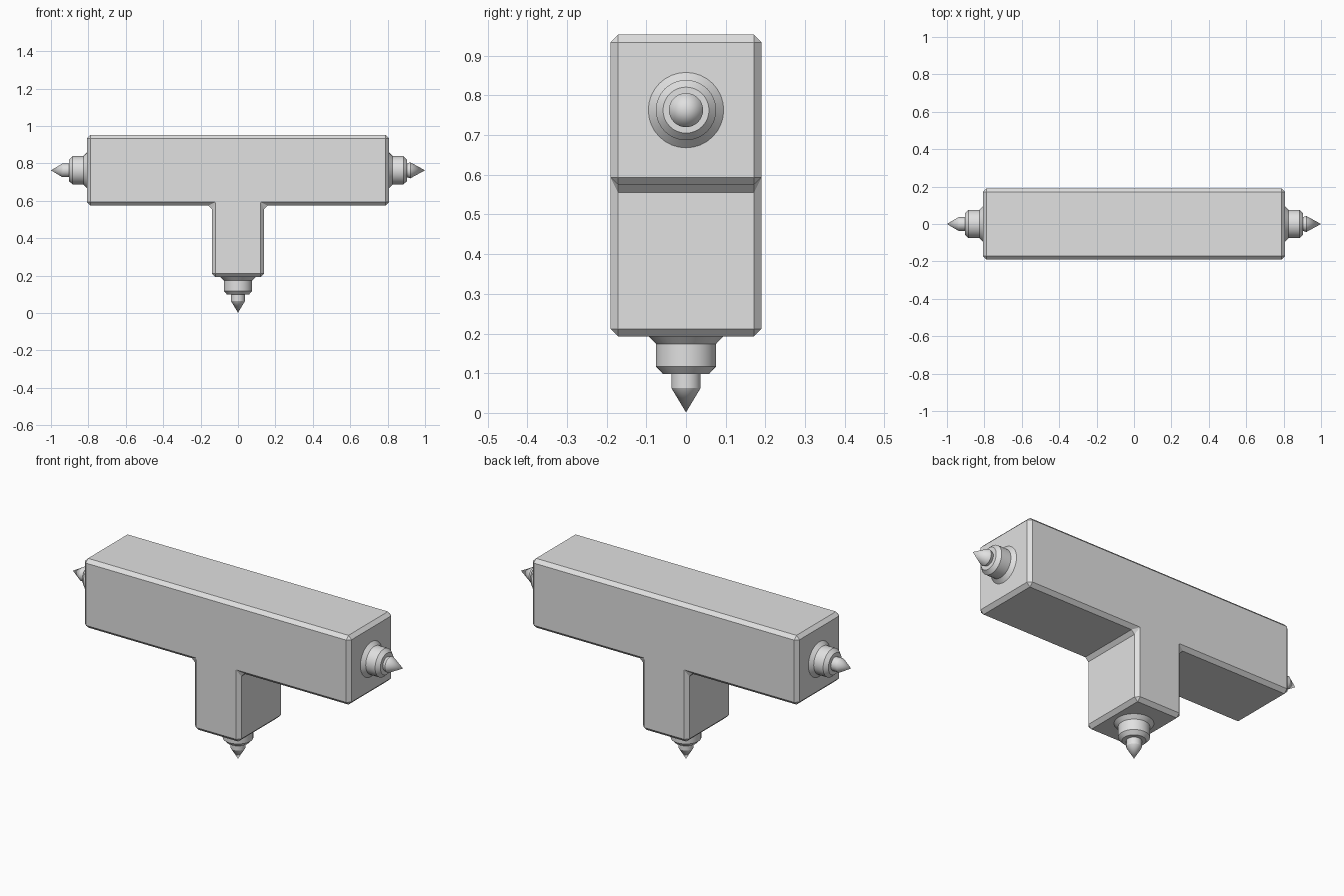
import bpy, bmesh, math
from mathutils import Matrix, Vector

if "Cube" in bpy.data.objects:
    bpy.data.objects.remove(bpy.data.objects["Cube"])

grey = bpy.data.materials.new("light_grey")
grey.diffuse_color = (0.75, 0.75, 0.75, 1)
grey.use_nodes = True
grey.node_tree.nodes["Principled BSDF"].inputs["Base Color"].default_value = grey.diffuse_color


def make_object(name, bm):
    bmesh.ops.recalc_face_normals(bm, faces=bm.faces[:])
    mesh = bpy.data.meshes.new(name)
    bm.to_mesh(mesh)
    bm.free()
    mesh.materials.append(grey)
    obj = bpy.data.objects.new(name, mesh)
    bpy.context.collection.objects.link(obj)
    return obj


# T-shaped body: extruded profile with chamfered edges
HALF_L, STEM, DEPTH = 0.808, 0.14, 0.19
TOP, UNDER, BOTTOM = 0.953, 0.574, 0.193
half = [(STEM, BOTTOM), (STEM, UNDER), (HALF_L, UNDER), (HALF_L, TOP)]
outline = half + [(-x, z) for x, z in reversed(half)]
bm = bmesh.new()
face = bm.faces.new([bm.verts.new((x, -DEPTH, z)) for x, z in outline])
ext = bmesh.ops.extrude_face_region(bm, geom=[face])
new_verts = [v for v in ext["geom"] if isinstance(v, bmesh.types.BMVert)]
bmesh.ops.translate(bm, verts=new_verts, vec=(0, 2 * DEPTH, 0))
body = make_object("tee_body", bm)
bevel = body.modifiers.new("chamfer", "BEVEL")
bevel.offset_type = 'OFFSET'
bevel.width = 0.019
bevel.segments = 1
bevel.limit_method = 'ANGLE'


# Turned connectors: (radius, distance from the body face)
COLLAR = [(0, -0.01), (0.095, -0.01), (0.095, 0), (0.076, 0.019),
          (0.076, 0.076), (0.058, 0.095)]
PIN = [(0.037, 0.095), (0.037, 0.13), (0, 0.192)]
ARROW_PIN = [(0.037, 0.095), (0.043, 0.113), (0, 0.192)]


def connector(name, pin, origin, direction):
    bm = bmesh.new()
    verts = [bm.verts.new((r, 0, d)) for r, d in COLLAR + pin]
    edges = [bm.edges.new(pair) for pair in zip(verts, verts[1:])]
    bmesh.ops.spin(bm, geom=verts + edges, cent=(0, 0, 0), axis=(0, 0, 1),
                   angle=math.tau, steps=32, use_merge=True)
    bmesh.ops.remove_doubles(bm, verts=bm.verts[:], dist=1e-5)
    turn = Vector((0, 0, 1)).rotation_difference(Vector(direction)).to_matrix().to_4x4()
    bm.transform(Matrix.Translation(origin) @ turn)
    obj = make_object(name, bm)
    bpy.ops.object.select_all(action='DESELECT')
    obj.select_set(True)
    bpy.context.view_layer.objects.active = obj
    bpy.ops.object.shade_smooth_by_angle(angle=math.radians(15))


AXIS_Z = 0.763
connector("left_connector", PIN, (-HALF_L, 0, AXIS_Z), (-1, 0, 0))
connector("right_connector", ARROW_PIN, (HALF_L, 0, AXIS_Z), (1, 0, 0))
connector("bottom_connector", PIN, (0, 0, BOTTOM), (0, 0, -1))
